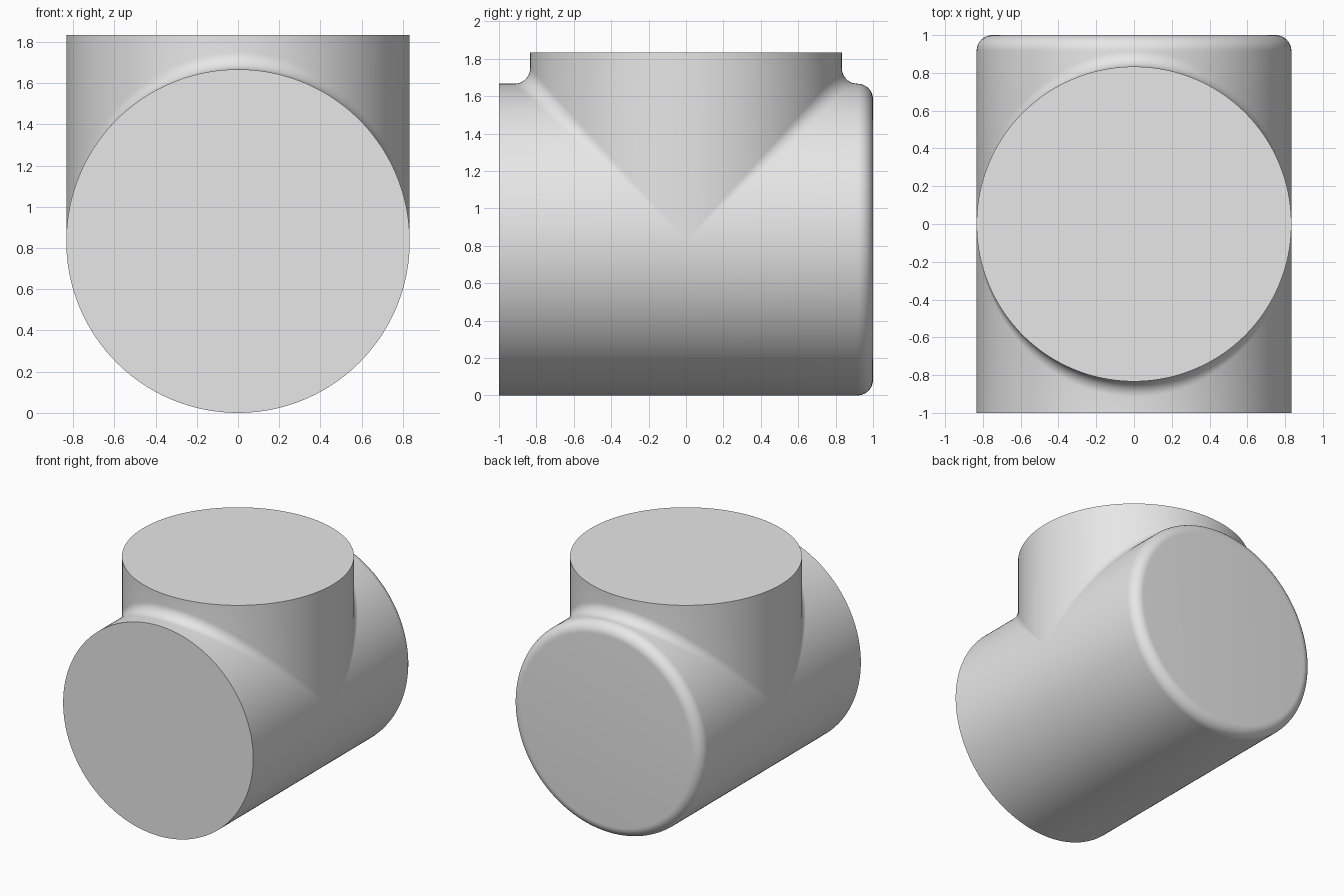
import bpy, bmesh
from math import sin, cos, pi
from mathutils import Vector

if "Cube" in bpy.data.objects:
    bpy.data.objects.remove(bpy.data.objects["Cube"])

R = 5 / 6        # radius of both pipes
F = R / 10       # radius of the blend and of the rounded back rim
AROUND, ARC = 96, 10

bm = bmesh.new()


def loft(rows):
    """Skin a list of equally long point rows and return the vertex grid."""
    grid = [[bm.verts.new(p) for p in row] for row in rows]
    for a, b in zip(grid, grid[1:]):
        for i in range(len(a) - 1):
            bm.faces.new((a[i], a[i + 1], b[i + 1], b[i]))


def rim(t, side):
    """Points of the pipe end at angle t: sharp in front, rounded at the back."""
    if side < 0:
        return [Vector((R * sin(t), -1, R + R * cos(t)))]
    pts = []
    for k in range(ARC + 1):
        a = pi / 2 * (1 - k / ARC)
        rad = R - F + F * cos(a)
        pts.append(Vector((rad * sin(t), 1 - F + F * sin(a), R + rad * cos(t))))
    return pts


def blend(t, side):
    """Rolling-ball arc from the main pipe up onto the branch pipe."""
    c = Vector(((R + F) * sin(t), side * (R + F) * cos(t), (R + F) * cos(t)))
    if cos(t) < 1e-6:
        return [Vector((R * sin(t), 0, R))] * (ARC + 1)
    to_main = -Vector((sin(t), 0, cos(t)))
    to_branch = -Vector((sin(t), side * cos(t), 0))
    return [c + Vector((0, 0, R)) + F * to_main.slerp(to_branch, k / ARC)
            for k in range(ARC + 1)]


# Upper half of the main pipe, blend and branch, front and back
upper = [-pi / 2 + pi * i / AROUND for i in range(AROUND + 1)]
for side in (-1, 1):
    loft([rim(t, side) + blend(t, side) + [Vector((R * sin(t), side * R * cos(t), 1 + R))]
          for t in upper])

# Lower half of the main pipe
loft([rim(t + pi, -1) + [Vector((-R * sin(t), 0, R - R * cos(t)))] + rim(t + pi, 1)[::-1]
      for t in upper])

# Weld the patches, then close the three flat ends
bmesh.ops.remove_doubles(bm, verts=bm.verts, dist=1e-5)
bmesh.ops.holes_fill(bm, edges=[e for e in bm.edges if e.is_boundary], sides=0)
bmesh.ops.recalc_face_normals(bm, faces=bm.faces)

mesh = bpy.data.meshes.new("pipe_tee")
bm.to_mesh(mesh)
bm.free()
tee = bpy.data.objects.new("pipe_tee", mesh)
bpy.context.collection.objects.link(tee)

grey = bpy.data.materials.new("light_grey")
grey.diffuse_color = (0.8, 0.8, 0.8, 1)
grey.use_nodes = True
grey.node_tree.nodes["Principled BSDF"].inputs["Base Color"].default_value = grey.diffuse_color
mesh.materials.append(grey)

bpy.context.view_layer.objects.active = tee
tee.select_set(True)
bpy.ops.object.shade_smooth_by_angle(angle=pi / 6)
